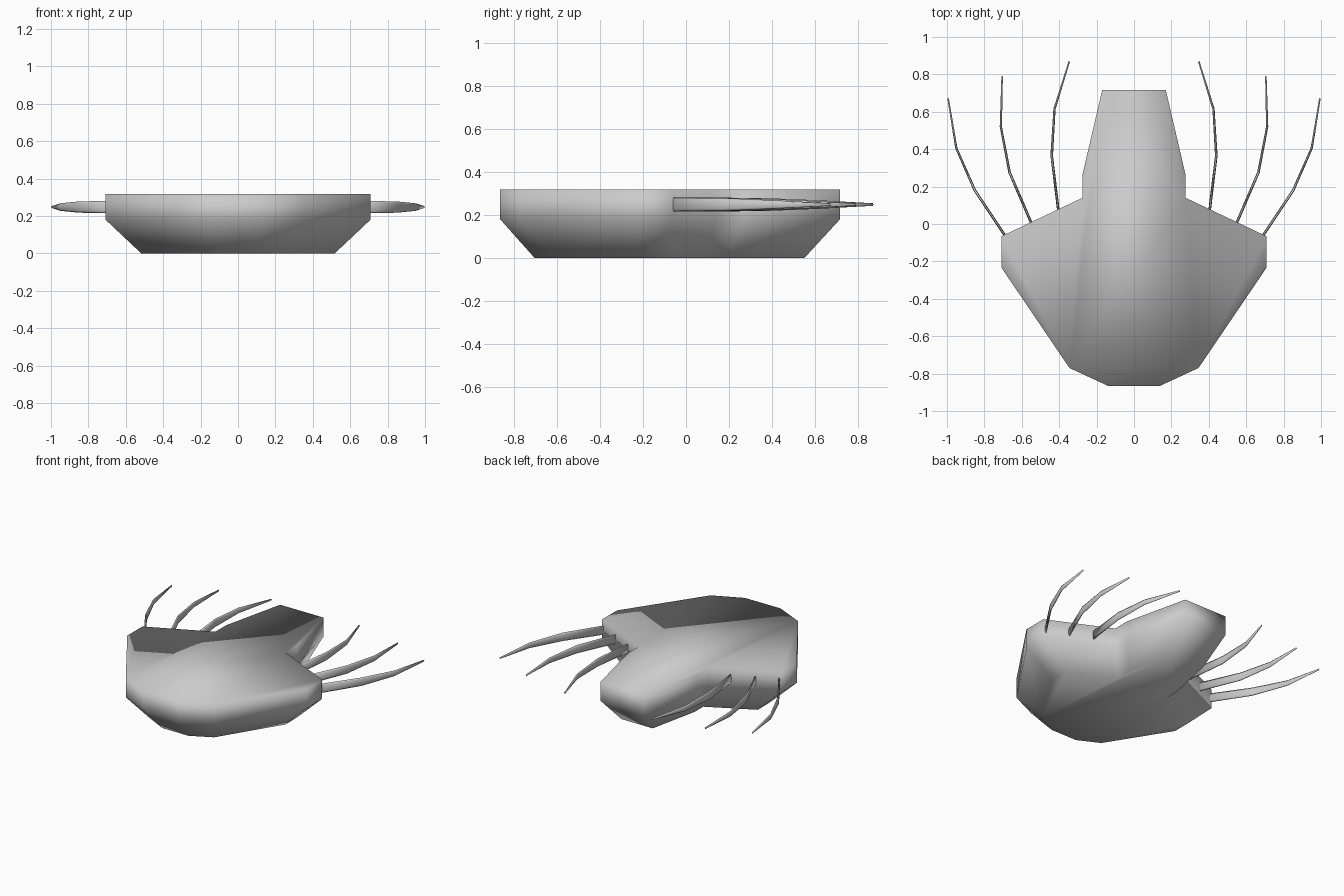
import bpy, bmesh, math
from mathutils import Vector

if "Cube" in bpy.data.objects:
    bpy.data.objects.remove(bpy.data.objects["Cube"])


def make_object(name, bm):
    bmesh.ops.recalc_face_normals(bm, faces=bm.faces)
    mesh = bpy.data.meshes.new(name)
    bm.to_mesh(mesh)
    bm.free()
    for p in mesh.polygons:
        p.use_smooth = True
    ob = bpy.data.objects.new(name, mesh)
    bpy.context.collection.objects.link(ob)
    return ob


def loft(bm, rings):
    # skin consecutive closed rings and cap both ends
    vs = [[bm.verts.new(p) for p in r] for r in rings]
    n = len(vs[0])
    for a, b in zip(vs, vs[1:]):
        for i in range(n):
            j = (i + 1) % n
            bm.faces.new((a[i], a[j], b[j], b[i]))
    bm.faces.new(vs[0][::-1])
    bm.faces.new(vs[-1])


# body: mirrored plan outline, straight upper wall, tapered underside
half = [(.14, -.865), (.345, -.77), (.708, -.235), (.708, -.065),
        (.276, .14), (.276, .262), (.17, .717)]
outline = half + [(-x, y) for x, y in reversed(half)]
bm = bmesh.new()
loft(bm, [[(x * .73, y * .794 - .018, 0) for x, y in outline],
          [(x, y, .18) for x, y in outline],
          [(x, y, .317) for x, y in outline]])
make_object("body", bm)

# whiskers: slim blades, tall at the root and tapering to the tip
paths = {
    "inner": [(.405, .078), (.44, .365), (.425, .615), (.346, .87)],
    "middle": [(.55, .008), (.665, .275), (.712, .52), (.705, .79)],
    "outer": [(.69, -.062), (.85, .178), (.95, .405), (.994, .672)],
}
heights = [.033, .03, .02, .006]
widths = [.007, .007, .006, .004]
SIDES = 8
for name, pts in paths.items():
    for side, s in (("right", 1), ("left", -1)):
        path = [Vector((s * x, y, .248)) for x, y in pts]
        rings = []
        for i, p in enumerate(path):
            t = path[min(i + 1, 3)] - path[max(i - 1, 0)]
            across = Vector((t.y, -t.x, 0)).normalized()
            ring = []
            for k in range(SIDES):
                a = 2 * math.pi * k / SIDES
                ring.append(p + across * widths[i] * math.cos(a)
                            + Vector((0, 0, heights[i] * math.sin(a))))
            rings.append(ring)
        bm = bmesh.new()
        loft(bm, rings)
        make_object(f"{name}_whisker_{side}", bm)
